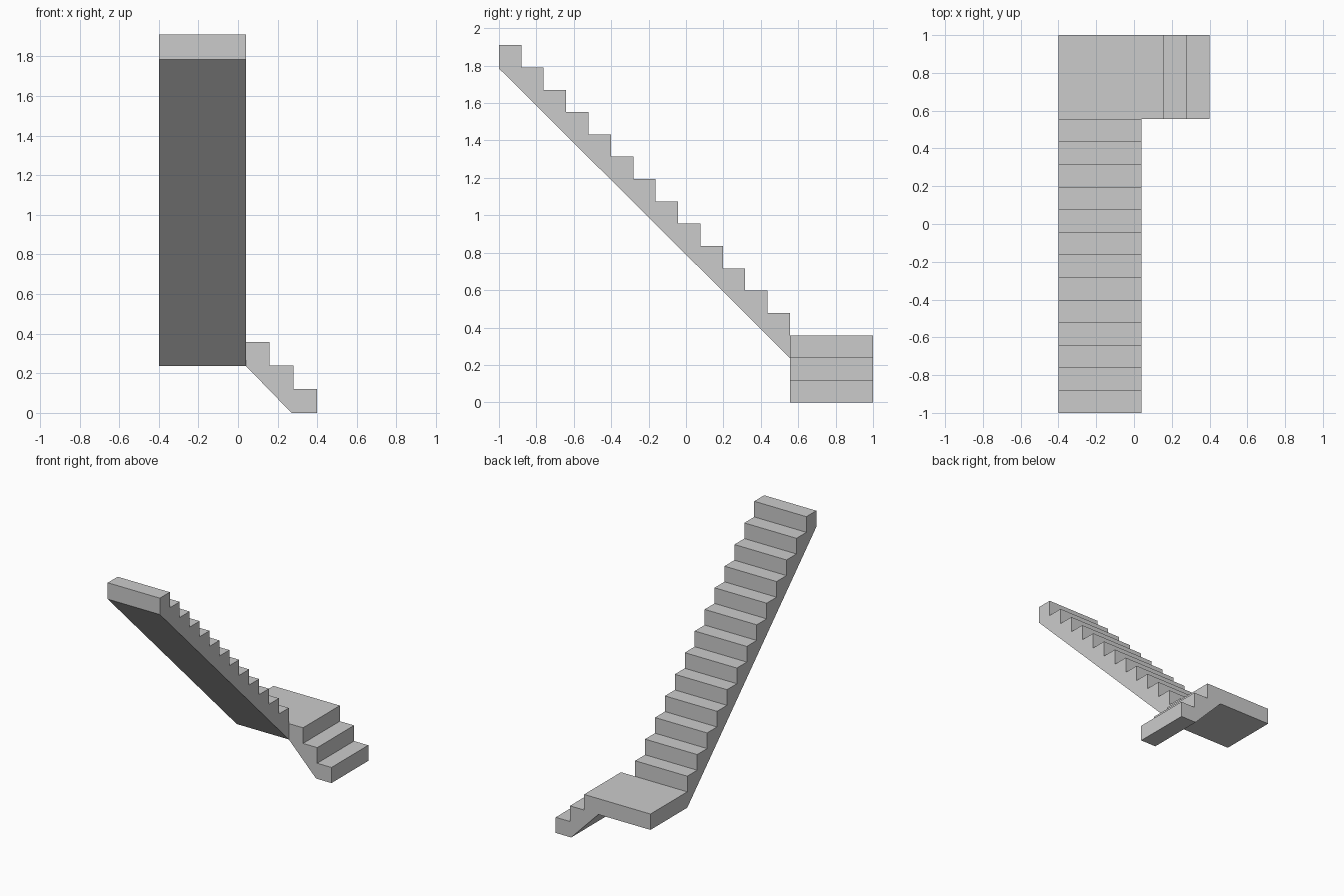
import bpy, bmesh
from mathutils import Vector

if "Cube" in bpy.data.objects:
    bpy.data.objects.remove(bpy.data.objects["Cube"])

RISE = 1.91 / 16
X0, X1, X2 = -0.40, 0.04, 0.40      # outer side, landing edge, foot of stairs
Y0, Y1, Y2 = -1.0, 0.556, 1.0       # top of stairs, landing edge, back
Z0, Z1 = 0.237, 3 * RISE            # landing underside and top

bm = bmesh.new()


def prism(points, depth, open_sides):
    """Extrude a closed profile along depth, leaving the joining sides open."""
    a = [bm.verts.new(p) for p in points]
    b = [bm.verts.new(Vector(p) + Vector(depth)) for p in points]
    bm.faces.new(a)
    bm.faces.new(b[::-1])
    n = len(a)
    for i in range(n):
        if i not in open_sides:
            j = (i + 1) % n
            bm.faces.new((a[j], a[i], b[i], b[j]))


def steps(start, end, z, count, direction):
    """Sawtooth points; direction +1 climbs, -1 descends."""
    run = (end - start) / count
    pts = []
    for i in range(count):
        if direction > 0:
            z += RISE
        pts += [(start + i * run, z), (start + (i + 1) * run, z)]
        if direction < 0:
            z -= RISE
    return pts


# landing slab, open towards both flights
prism([(X0, Y1, Z0), (X1, Y1, Z0), (X1, Y2, Z0), (X0, Y2, Z0)],
      (0, 0, Z1 - Z0), {0, 1})

# lower flight: three steps down to the floor, sloped underside
lower = [(X1, Z0)] + steps(X1, X2, Z1, 3, -1) + [(X2, 0), (0.27, 0)]
prism([(x, Y1, z) for x, z in lower], (0, Y2 - Y1, 0), {0})

# upper flight: thirteen steps climbing to the front, sloped underside
upper = [(Y1, Z0), (Y1, Z1)] + steps(Y1, Y0, Z1, 13, 1) + [(Y0, 1.785)]
prism([(X0, y, z) for y, z in upper], (X1 - X0, 0, 0), {0})

# weld the parts into one solid and merge coplanar faces
bmesh.ops.remove_doubles(bm, verts=bm.verts[:], dist=0.0005)
bmesh.ops.recalc_face_normals(bm, faces=bm.faces[:])
bmesh.ops.dissolve_limit(bm, angle_limit=0.01, verts=bm.verts[:], edges=bm.edges[:])

mesh = bpy.data.meshes.new("staircase")
bm.to_mesh(mesh)
bm.free()
bpy.context.collection.objects.link(bpy.data.objects.new("staircase", mesh))
